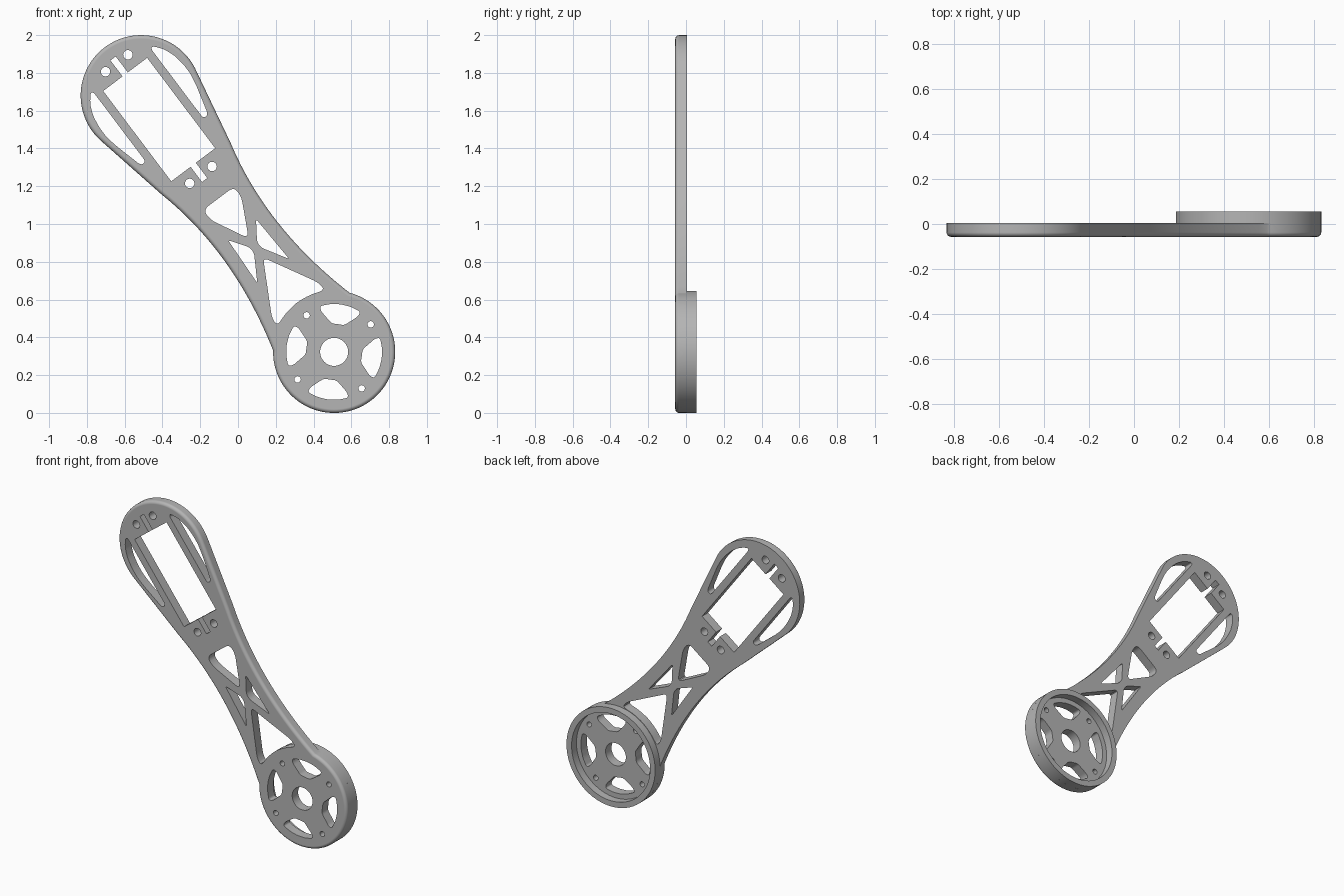
import bpy, bmesh
from math import sin, cos, pi, radians, atan2
from mathutils import Vector
from mathutils.geometry import interpolate_bezier

if "Cube" in bpy.data.objects:
    bpy.data.objects.remove(bpy.data.objects["Cube"])

# Layout frame: u runs along the arm from the hub, v runs across it
UNIT = 0.0053
HUB = Vector((0.509, 0.323))
ALONG = Vector((-0.6016, 0.7987))
ACROSS = Vector((0.7987, 0.6016))
FRONT, BACK, RIM = -0.057, 0.005, 0.056
HUB_R, HEAD_R, HEAD_U = 61, 60.4, 320.5

grey = bpy.data.materials.new("satin grey")
grey.use_nodes = True
grey.diffuse_color = (0.46, 0.46, 0.46, 1)
grey.node_tree.nodes["Principled BSDF"].inputs["Base Color"].default_value = grey.diffuse_color


def place(p, y):
    q = HUB + (ALONG * p[0] + ACROSS * p[1]) * UNIT
    return (q.x, y, q.y)


def polar(r, a, centre=(0, 0)):
    return (centre[0] + r * cos(a), centre[1] + r * sin(a))


def circle(u, v, r, n=32):
    return [polar(r, 2 * pi * i / n, (u, v)) for i in range(n)]


def mirrored(half):
    """Close a half outline across the arm's centre line."""
    return half + [(u, -v) for u, v in reversed(half) if abs(v) > 0.01]


def flipped(points):
    return [(u, -v) for u, v in points]


def rounded(points, size, steps=5):
    """Round every corner of a polygon, starting `size` away from it."""
    out = []
    pts = [Vector(p) for p in points]
    for i, p in enumerate(pts):
        to_a, to_b = pts[i - 1] - p, pts[(i + 1) % len(pts)] - p
        a = p + to_a.normalized() * min(size, to_a.length * 0.48)
        b = p + to_b.normalized() * min(size, to_b.length * 0.48)
        for k in range(steps + 1):
            t = k / steps
            out.append(tuple(a * (1 - t) ** 2 + p * 2 * t * (1 - t) + b * t * t))
    return out


def add_prism(bm, loop, y0, y1):
    lo = [bm.verts.new(place(p, y0)) for p in loop]
    hi = [bm.verts.new(place(p, y1)) for p in loop]
    bm.faces.new(lo)
    bm.faces.new(hi)
    for i in range(len(loop)):
        bm.faces.new((lo[i - 1], lo[i], hi[i], hi[i - 1]))


def make_object(name, bm):
    bmesh.ops.recalc_face_normals(bm, faces=bm.faces)
    mesh = bpy.data.meshes.new(name)
    bm.to_mesh(mesh)
    bm.free()
    mesh.materials.append(grey)
    obj = bpy.data.objects.new(name, mesh)
    bpy.context.collection.objects.link(obj)
    return obj


def activate(obj):
    bpy.ops.object.select_all(action="DESELECT")
    obj.select_set(True)
    bpy.context.view_layer.objects.active = obj


def finish(obj):
    activate(obj)
    bpy.ops.object.shade_smooth_by_angle(angle=radians(30))
    obj.modifiers.new("even_normals", "WEIGHTED_NORMAL").keep_sharp = True


# Arm plate outline: hub arc, waisted sides, head arc
join = atan2(48, 38)
half = [polar(HUB_R, pi + (join - pi) * i / 40) for i in range(41)]
waist = interpolate_bezier(Vector((*half[-1], 0)), Vector((102, 30.5, 0)),
                           Vector((166, 27, 0)), Vector((229, 43, 0)), 24)
half += [(p.x, p.y) for p in waist[1:]]
start = pi / 2 + radians(12.7)
half += [polar(HEAD_R, start * (1 - i / 32), (HEAD_U, 0)) for i in range(33)]
half[0], half[-1] = (-HUB_R, 0), (HEAD_U + HEAD_R, 0)

bm = bmesh.new()
add_prism(bm, mirrored(half), FRONT, BACK)
front_edges = [e for e in bm.edges if all(v.co.y < FRONT + 0.001 for v in e.verts)]
bmesh.ops.recalc_face_normals(bm, faces=bm.faces)
bmesh.ops.bevel(bm, geom=front_edges, offset=0.02, segments=5, profile=0.5,
                affect="EDGES", clamp_overlap=False)
arm = make_object("arm_plate", bm)

# Openings in the head: motor window with cable slots, side windows, screw holes
holes = [mirrored([(215, 3.3), (234, 3.3), (234, 27.5), (347, 27.5), (347, 3.3), (367, 3.3)])]
side_window = rounded([(265, 36), (265, 42), (295, 50), (308, 52.5), (320, 52.5),
                       (333, 50.5), (344, 46), (353, 39), (352, 36)], 4)
holes += [side_window, flipped(side_window)]
holes += [circle(u, v, 4.7) for u in (221.3, 361) for v in (-14, 14)]

# Truss openings along the waist
holes.append(rounded(mirrored([(142, 0), (180, 19.5), (192, 19)]), 7))
brace = rounded([(153, 17.5), (134, 4.5), (127, 4.5), (101, 20)], 3)
holes += [brace, flipped(brace)]
holes.append(rounded(mirrored([(118, 0), (65, 29), (55, 30), (60, 15), (62, 0)]), 6))

# Hub openings: bore, four windows and four screw holes between them
holes.append(circle(0, 0, 14, 48))
window = [(28.5, -13), (43, -26), (48, -25), (48, -12), (48, 0), (48, 12),
          (48, 25), (43, 26), (28.5, 13), (28, 0)]
for k in range(4):
    holes.append(circle(*polar(45.7, k * pi / 2), 3.2, 20))
    mid = pi / 4 + k * pi / 2
    holes.append(rounded([polar(r, mid + radians(a)) for r, a in window], 3))

bm = bmesh.new()
for loop in holes:
    add_prism(bm, loop, -0.2, 0.2)
cutter = make_object("opening_cutter", bm)
cutter.hide_render = True
activate(arm)
cut = arm.modifiers.new("openings", "BOOLEAN")
cut.operation, cut.solver, cut.object = "DIFFERENCE", "EXACT", cutter
bpy.ops.object.modifier_apply(modifier=cut.name)
bpy.data.objects.remove(cutter)
finish(arm)

# Raised rim behind the hub
bm = bmesh.new()
profile = [(HUB_R, BACK), (HUB_R, RIM), (54, RIM), (54, BACK)]
rings = [[bm.verts.new(place(p, y)) for p in circle(0, 0, r, 80)] for r, y in profile]
for k in range(4):
    a, b = rings[k - 1], rings[k]
    for i in range(80):
        bm.faces.new((a[i - 1], a[i], b[i], b[i - 1]))
finish(make_object("hub_rim", bm))
